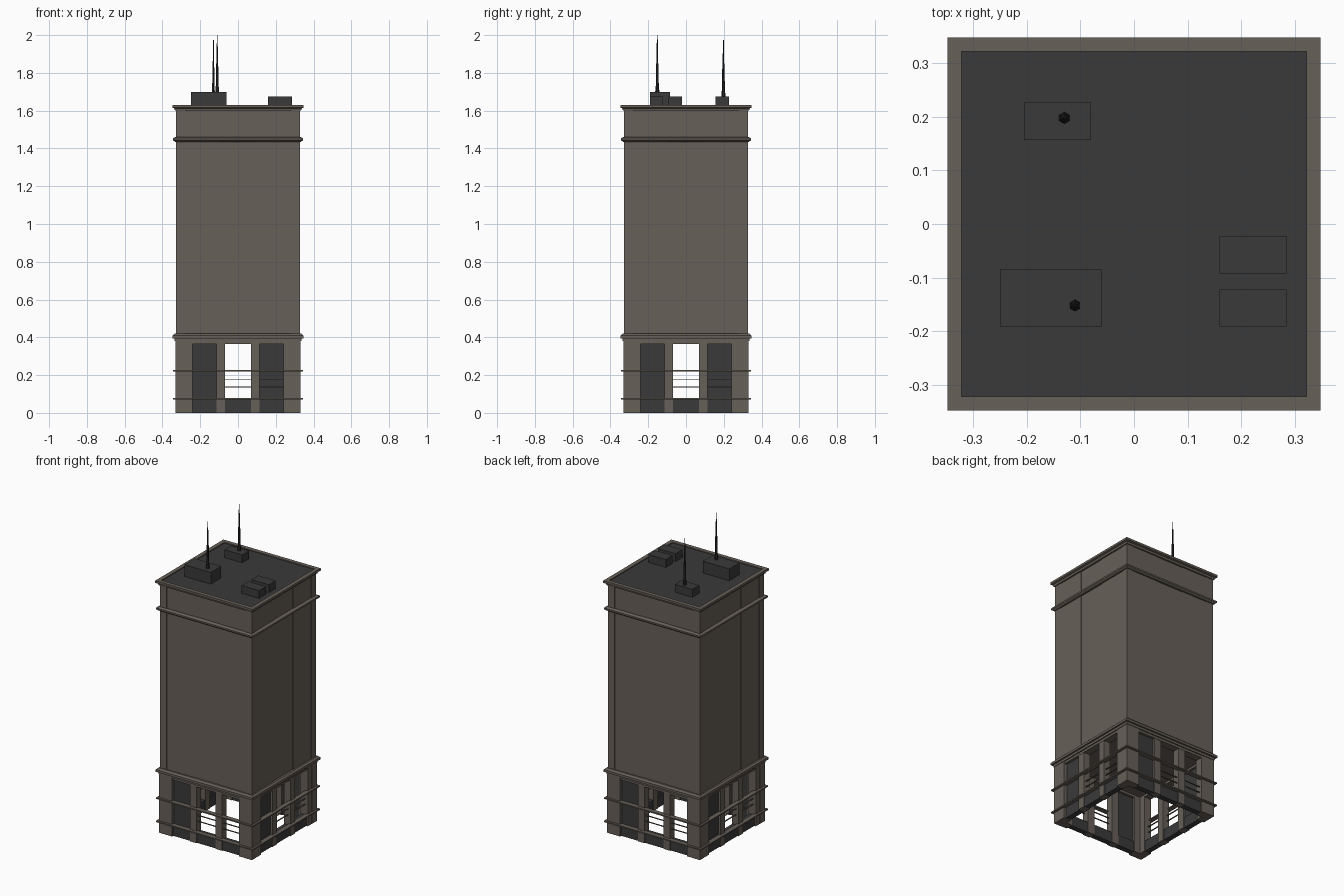
import bpy, bmesh, math
from mathutils import Matrix

if "Cube" in bpy.data.objects:
    bpy.data.objects.remove(bpy.data.objects["Cube"])


def material(name, rgb):
    m = bpy.data.materials.new(name)
    m.diffuse_color = (*rgb, 1)
    m.use_nodes = True
    m.node_tree.nodes["Principled BSDF"].inputs["Base Color"].default_value = m.diffuse_color
    return m


STONE = material("warm grey stone", (0.136, 0.117, 0.098))
DARK = material("charcoal", (0.042, 0.042, 0.042))
BLACK = material("antenna black", (0.02, 0.02, 0.02))


def finish(bm, name, mat):
    bmesh.ops.recalc_face_normals(bm, faces=bm.faces)
    me = bpy.data.meshes.new(name)
    bm.to_mesh(me)
    bm.free()
    me.materials.append(mat)
    ob = bpy.data.objects.new(name, me)
    bpy.context.collection.objects.link(ob)
    return ob


def add_box(bm, x0, x1, y0, y1, z0, z1, turn=0):
    mat = (Matrix.Rotation(turn, 4, 'Z')
           @ Matrix.Translation(((x0 + x1) / 2, (y0 + y1) / 2, (z0 + z1) / 2))
           @ Matrix.Diagonal((x1 - x0, y1 - y0, z1 - z0, 1)))
    bmesh.ops.create_cube(bm, size=1, matrix=mat)


def box(name, mat, *dims):
    bm = bmesh.new()
    add_box(bm, *dims)
    return finish(bm, name, mat)


def four_sides(name, mat, boxes):
    """Boxes described on the front, repeated by quarter turns."""
    bm = bmesh.new()
    for k in range(4):
        for b in boxes:
            add_box(bm, *b, turn=k * math.pi / 2)
    return finish(bm, name, mat)


def square_ring(name, mat, profile):
    """Closed (half width, height) profile swept around a square."""
    bm = bmesh.new()
    loops = [[bm.verts.new((sx * r, sy * r, z)) for r, z in profile]
             for sx, sy in ((-1, -1), (1, -1), (1, 1), (-1, 1))]
    n = len(profile)
    for k in range(4):
        a, b = loops[k], loops[(k + 1) % 4]
        for i in range(n):
            j = (i + 1) % n
            bm.faces.new((a[i], b[i], b[j], a[j]))
    return finish(bm, name, mat)


# Open base: corner piers, slim piers and lintel
piers = [(-0.332, -0.24, -0.332, -0.28, 0, 0.39),
         (0.24, 0.331, -0.331, -0.28, 0, 0.39),
         (-0.115, -0.068, -0.326, -0.28, 0, 0.38),
         (0.068, 0.115, -0.326, -0.28, 0, 0.38),
         (-0.24, 0.24, -0.328, -0.28, 0.365, 0.39)]
four_sides("base_piers", STONE, piers)

# Dark plinths between piers, and one closed bay per side
bays = [(-0.24, -0.115), (-0.068, 0.068), (0.115, 0.24)]
four_sides("bay_plinths", DARK,
           [(a, b, -0.32, -0.285, 0, 0.07) for a, b in bays])
four_sides("closed_bay_panels", DARK, [(-0.24, -0.115, -0.312, -0.295, 0.07, 0.365)])

# Thin rails across the open bays
four_sides("bay_rails", STONE,
           [(a, b, -0.315, -0.308, z, z + 0.004)
            for a, b in bays[1:] for z in (0.135, 0.173)])

# Horizontal bands around the base
for name, z in (("lower_base_band", 0.07), ("upper_base_band", 0.22)):
    square_ring(name, STONE, [(0.345, z), (0.345, z + 0.008),
                              (0.315, z + 0.008), (0.315, z)])

# Tower core with raised corners and slightly stepped bay panels
box("tower_core", STONE, -0.322, 0.322, -0.322, 0.322, 0.38, 1.61)
four_sides("tower_corners", STONE,
           [(-0.328, -0.28, -0.328, -0.28, 0.4, 1.61)])
four_sides("tower_bay_panels", STONE,
           [(-0.28, -0.095, -0.325, -0.3, 0.4, 1.61),
            (0.095, 0.28, -0.325, -0.3, 0.4, 1.61)])

# Moulded cornices
square_ring("base_cornice", STONE,
            [(0.30, 0.38), (0.335, 0.38), (0.335, 0.395), (0.346, 0.395),
             (0.346, 0.41), (0.335, 0.42), (0.30, 0.42)])
square_ring("upper_band", STONE,
            [(0.30, 1.435), (0.333, 1.435), (0.345, 1.444), (0.345, 1.454),
             (0.333, 1.46), (0.30, 1.46)])
square_ring("roof_cornice", STONE,
            [(0.30, 1.6), (0.334, 1.6), (0.337, 1.612), (0.348, 1.616),
             (0.348, 1.63), (0.322, 1.63), (0.322, 1.61), (0.30, 1.61)])

# Roof deck and plant boxes
box("roof_deck", DARK, -0.323, 0.323, -0.323, 0.323, 1.605, 1.624)
box("large_plant_box", DARK, -0.25, -0.061, -0.191, -0.085, 1.62, 1.70)
box("rear_plant_box", DARK, -0.205, -0.08, 0.157, 0.227, 1.62, 1.675)
box("vent_box_front", DARK, 0.16, 0.285, -0.191, -0.122, 1.62, 1.675)
box("vent_box_rear", DARK, 0.16, 0.285, -0.092, -0.022, 1.62, 1.675)


# Stepped six-sided antennas
def antenna(name, x, y, z0, z1):
    bm = bmesh.new()
    h = z1 - z0
    for r0, r1, a, b in ((0.011, 0.009, 0, 0.1), (0.008, 0.006, 0.1, 0.5),
                         (0.005, 0.002, 0.5, 1)):
        bmesh.ops.create_cone(
            bm, cap_ends=True, segments=6, radius1=r0, radius2=r1,
            depth=h * (b - a),
            matrix=Matrix.Translation((x, y, z0 + h * (a + b) / 2)))
    finish(bm, name, BLACK)


antenna("front_antenna", -0.11, -0.152, 1.70, 2.0)
antenna("rear_antenna", -0.13, 0.198, 1.675, 1.975)
